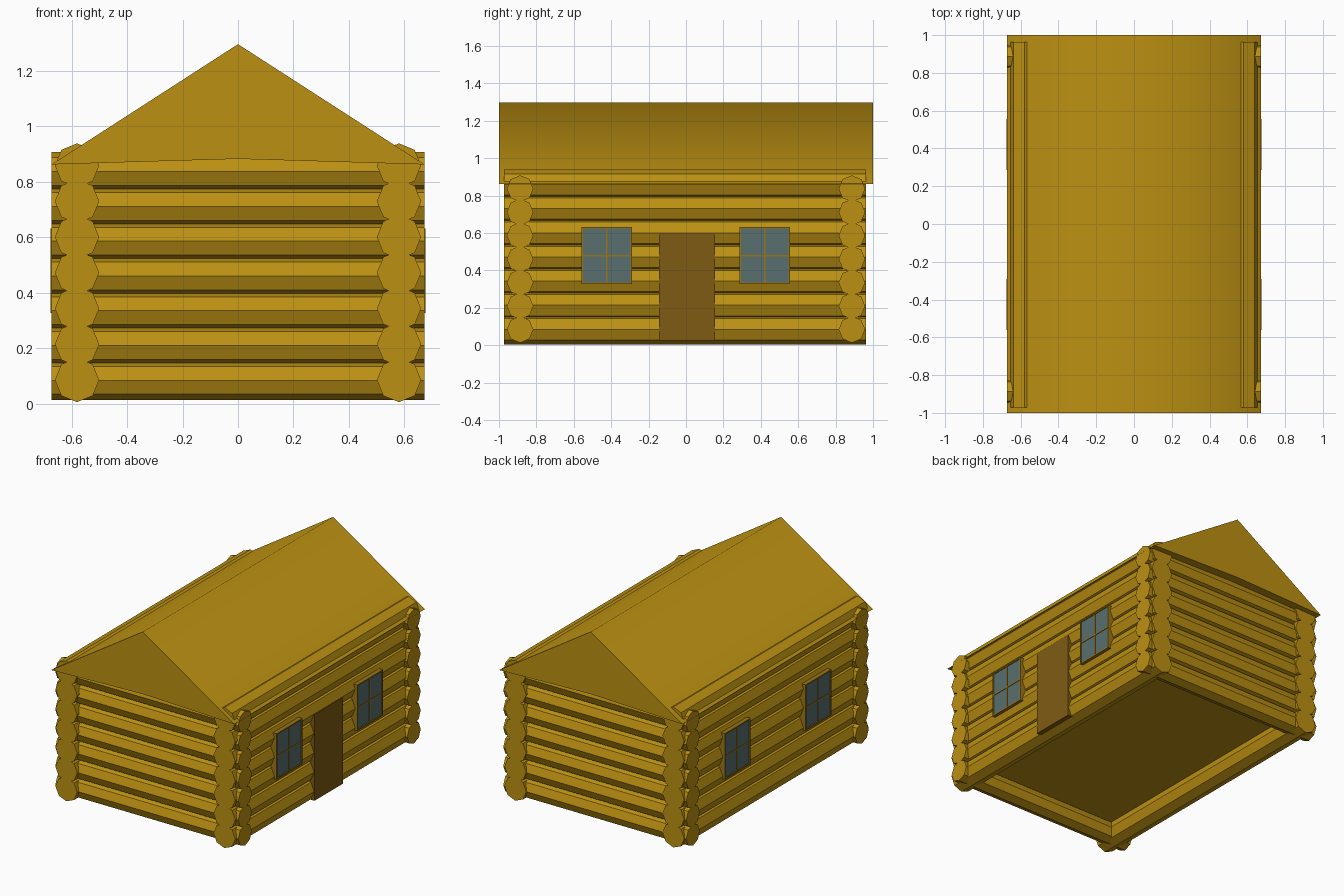
import bpy, bmesh, math
from mathutils import Matrix, Vector

if "Cube" in bpy.data.objects:
    bpy.data.objects.remove(bpy.data.objects["Cube"])


def material(name, rgb):
    m = bpy.data.materials.new(name)
    m.diffuse_color = (*rgb, 1)
    m.use_nodes = True
    m.node_tree.nodes["Principled BSDF"].inputs["Base Color"].default_value = m.diffuse_color
    return m


WOOD = material("log_wood", (0.5, 0.28, 0.006))
DOOR = material("door_wood", (0.21, 0.105, 0.006))
FRAME = material("frame_wood", (0.33, 0.18, 0.008))
GLASS = material("window_glass", (0.10, 0.157, 0.16))


def finish(name, bm, mat):
    bmesh.ops.recalc_face_normals(bm, faces=bm.faces)
    me = bpy.data.meshes.new(name)
    bm.to_mesh(me)
    bm.free()
    me.materials.append(mat)
    ob = bpy.data.objects.new(name, me)
    bpy.context.collection.objects.link(ob)
    return ob


def add_box(bm, lo, hi):
    lo, hi = Vector(lo), Vector(hi)
    bmesh.ops.create_cube(bm, size=1, matrix=Matrix.Translation((lo + hi) / 2)
                          @ Matrix.Diagonal((*(hi - lo), 1)))


def box(name, lo, hi, mat):
    bm = bmesh.new()
    add_box(bm, lo, hi)
    return finish(name, bm, mat)


def log_wall(name, axis, offset, radius, length, shift, z0, pitch):
    # stack of seven eight-sided logs, an edge pointing straight up
    bm = bmesh.new()
    for i in range(7):
        z = z0 + pitch * i
        if axis == 'X':
            place = Matrix.Translation((shift, offset, z)) @ Matrix.Rotation(math.pi / 2, 4, 'Y')
        else:
            place = Matrix.Translation((offset, shift, z)) @ Matrix.Rotation(math.pi / 2, 4, 'X')
        bmesh.ops.create_cone(bm, cap_ends=True, segments=8, radius1=radius,
                              radius2=radius, depth=length, matrix=place)
    return finish(name, bm, WOOD)


# Log walls
for name, s in (("left", -1), ("right", 1)):
    log_wall(name + "_wall_logs", 'Y', s * 0.581, 0.08, 1.935, -0.005, 0.085, 0.129)
for name, s in (("front", -1), ("back", 1)):
    log_wall(name + "_wall_logs", 'X', s * 0.887, 0.071, 1.345, 0, 0.084, 0.1255)

# Floor
box("floor", (-0.56, -0.87, 0.14), (0.56, 0.87, 0.16), WOOD)

# Solid gable roof, shading blended over the ridge
bm = bmesh.new()
profile = [(-0.673, 0.863), (0, 0.883), (0.673, 0.863), (0, 1.297)]
front = bm.faces.new([bm.verts.new((x, -1, z)) for x, z in profile])
ext = bmesh.ops.extrude_face_region(bm, geom=[front], use_keep_orig=True)
bmesh.ops.translate(bm, vec=(0, 2, 0),
                    verts=[g for g in ext["geom"] if isinstance(g, bmesh.types.BMVert)])
roof = finish("roof", bm, WOOD)
bpy.context.view_layer.objects.active = roof
roof.select_set(True)
bpy.ops.object.shade_smooth_by_angle(angle=math.radians(75))
roof.select_set(False)

# Door on the right side
box("door", (0.58, -0.145, 0.025), (0.664, 0.155, 0.597), DOOR)

# Windows on both long sides: glass pane with frame and cross bars
Z0, Z1, ZM, W, T = 0.327, 0.632, 0.477, 0.135, 0.008
for side, s in (("left", -1), ("right", 1)):
    for end, yc in (("front", -0.425), ("back", 0.422)):
        xs = sorted((s * 0.58, s * 0.676))
        gx = sorted((s * 0.585, s * 0.671))
        bx = sorted((s * 0.665, s * 0.675))
        box(f"{side}_{end}_window_glass", (gx[0], yc - W + T, Z0 + T),
            (gx[1], yc + W - T, Z1 - T), GLASS)
        bm = bmesh.new()
        for y in (yc - W, yc + W - T):
            add_box(bm, (xs[0], y, Z0), (xs[1], y + T, Z1))
        for z in (Z0, Z1 - T):
            add_box(bm, (xs[0], yc - W + T, z), (xs[1], yc + W - T, z + T))
        add_box(bm, (bx[0], yc - T / 2, Z0 + T), (bx[1], yc + T / 2, Z1 - T))
        add_box(bm, (bx[0], yc - W + T, ZM - T / 2), (bx[1], yc + W - T, ZM + T / 2))
        finish(f"{side}_{end}_window_frame", bm, FRAME)
